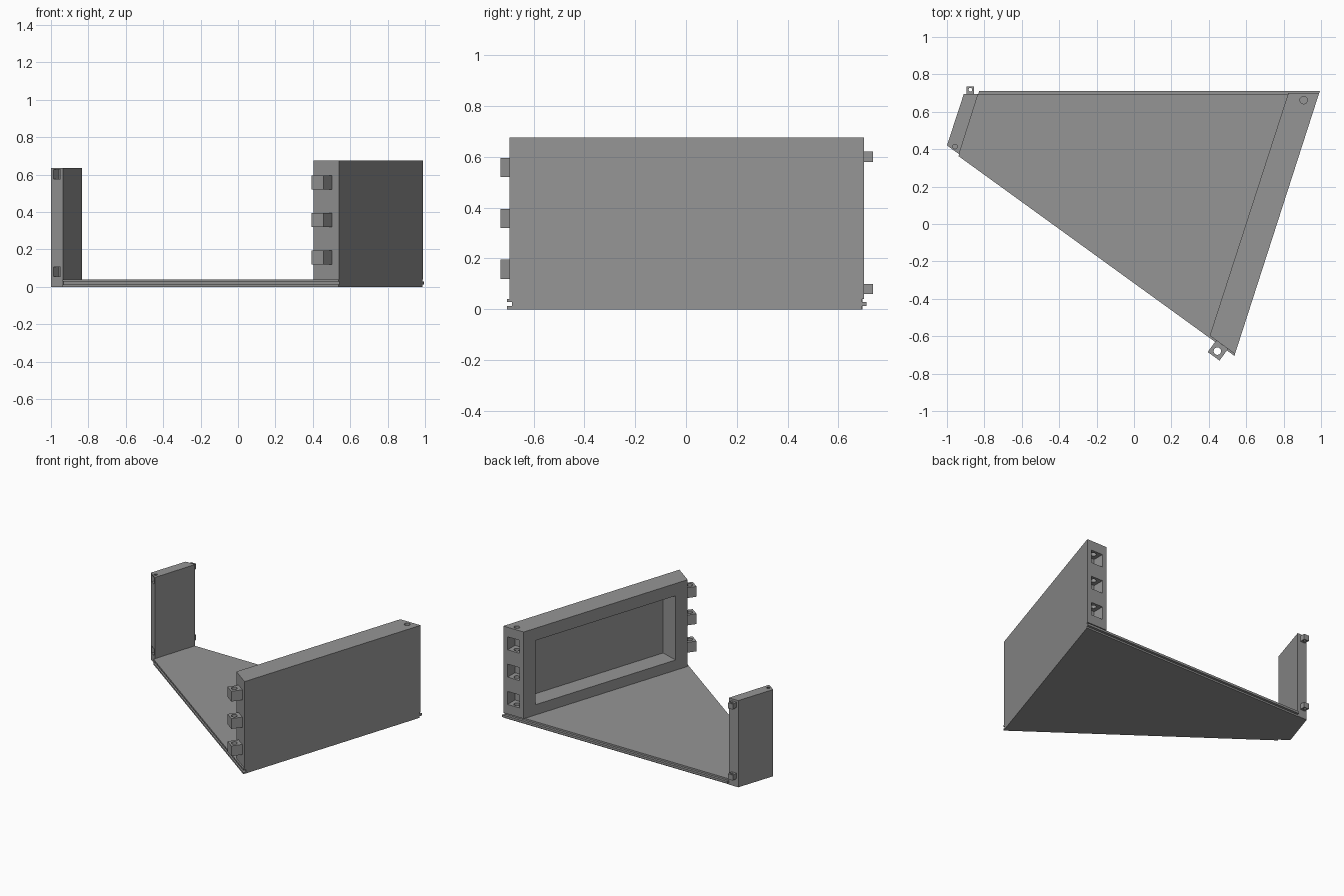
import bpy, bmesh, math
from mathutils import Vector
from mathutils.geometry import intersect_line_line_2d, intersect_line_line

if "Cube" in bpy.data.objects:
    bpy.data.objects.remove(bpy.data.objects["Cube"])

grey = bpy.data.materials.new("plain grey")
grey.diffuse_color = (0.3, 0.3, 0.3, 1)
grey.use_nodes = True
grey.node_tree.nodes["Principled BSDF"].inputs["Base Color"].default_value = grey.diffuse_color

# Plan corners
A, B = Vector((-1, 0.42)), Vector((-0.91, 0.695))      # left wall outer
LI, LB = Vector((-0.935, 0.373)), Vector((-0.833, 0.695))  # left wall inner
C, D = Vector((0.99, 0.70)), Vector((0.54, -0.695))    # right wall outer
RI, RB = Vector((0.405, -0.597)), Vector((0.825, 0.70))   # right wall inner
E = (D - A).normalized()          # along the slanted front edge
N = Vector((E.y, -E.x))           # outward from the front edge
W = (RB - RI).normalized()        # along the right wall
WIN = Vector((W.y, -W.x))         # from inner face into the right wall


def rings_to_object(name, rings):
    """Closed solid skinned through a stack of equal-sized rings."""
    bm = bmesh.new()
    loops = [[bm.verts.new(p) for p in r] for r in rings]
    n = len(loops[0])
    bm.faces.new(loops[0])
    bm.faces.new(loops[-1])
    for a, b in zip(loops, loops[1:]):
        for i in range(n):
            j = (i + 1) % n
            bm.faces.new((a[i], a[j], b[j], b[i]))
    bmesh.ops.recalc_face_normals(bm, faces=bm.faces)
    me = bpy.data.meshes.new(name)
    bm.to_mesh(me)
    bm.free()
    me.materials.append(grey)
    ob = bpy.data.objects.new(name, me)
    bpy.context.collection.objects.link(ob)
    return ob


def prism(name, pts, z0, z1):
    return rings_to_object(name, [[(p[0], p[1], z) for p in pts] for z in (z0, z1)])


def slab(name, origin, u, v, u0, u1, v0, v1, z0, z1):
    """Box laid out in the plan axes u and v."""
    pts = [origin + u * a + v * b for a, b in ((u0, v0), (u1, v0), (u1, v1), (u0, v1))]
    return prism(name, pts, z0, z1)


def pin(name, x, y, r, z0, z1, sides=16):
    ring = [(x + r * math.cos(2 * math.pi * i / sides),
             y + r * math.sin(2 * math.pi * i / sides)) for i in range(sides)]
    return prism(name, ring, z0, z1)


def cut(target, *cutters):
    bpy.context.view_layer.objects.active = target
    for c in cutters:
        c.hide_render = True
        m = target.modifiers.new("cut", 'BOOLEAN')
        m.operation, m.solver, m.object = 'DIFFERENCE', 'EXACT', c
        bpy.ops.object.modifier_apply(modifier=m.name)
        bpy.data.objects.remove(c)


def meet(p, d, q, e):
    """Crossing point of two plan lines given by point and direction."""
    r = intersect_line_line(p.to_3d(), (p + d).to_3d(), q.to_3d(), (q + e).to_3d())[0]
    return Vector((r.x, r.y))


# Floor: groove along the front edge, tongue along the back edge
X = Vector((1, 0))
rings = []
for z, front, back in ((0, 0.01, 0.692), (0.012, 0.01, 0.692), (0.012, -0.01, 0.71),
                       (0.028, -0.01, 0.71), (0.028, 0.01, 0.692), (0.04, 0.01, 0.692)):
    f, b = A + N * front, Vector((0, back))
    ring = [meet(f, E, LI, LB - LI), meet(f, E, D, C - D),
            meet(b, X, D, C - D), meet(b, X, LI, LB - LI)]
    rings.append([(p.x, p.y, z) for p in ring])
rings_to_object("floor", rings)

# Right wall with inner pocket, back sockets and a vertical pin hole
right_wall = prism("right_wall", [RI, D, C, RB], 0.04, 0.675)
length = (RB - RI).length
cut(right_wall, slab("pocket_cutter", RI, W, WIN, 0.073 * length, 0.927 * length,
                     -0.05, 0.138, 0.115, 0.585))
back = Vector((0, 0.70))
Y = Vector((0, 1))
for z in (0.12, 0.32, 0.52):
    cut(right_wall, slab("socket_cutter", back, X, Y, 0.86, 0.955, -0.085, 0.05,
                         z - 0.01, z + 0.085))
cut(right_wall, pin("pin_cutter", 0.907, 0.662, 0.02, 0.08, 0.75))

# Left wall with front sockets and a vertical pin hole
left_wall = prism("left_wall", [A, LI, LB, B], 0, 0.635)
for z in (0.055, 0.577):
    cut(left_wall, slab("socket_cutter", A, E, N, 0.016, 0.064, -0.05, 0.05, z, z + 0.05))
cut(left_wall, pin("pin_cutter", -0.957, 0.414, 0.012, 0.03, 0.7))

# Large hinge tabs on the front end of the right wall
for i, z in enumerate((0.12, 0.32, 0.52)):
    tab = slab(f"front_tab_{i + 1}", A, E, N, 1.777, 1.855, 0, 0.077, z, z + 0.075)
    c = A + E * 1.816 + N * 0.043
    cut(tab, pin("pin_cutter", c.x, c.y, 0.02, z - 0.1, z + 0.2))

# Small hinge tabs on the back end of the left wall
for i, z in enumerate((0.06, 0.58)):
    tab = slab(f"back_tab_{i + 1}", Vector((0, 0.695)), X, Y, -0.895, -0.855, 0, 0.04, z, z + 0.04)
    cut(tab, pin("pin_cutter", -0.875, 0.718, 0.01, z - 0.1, z + 0.2))
